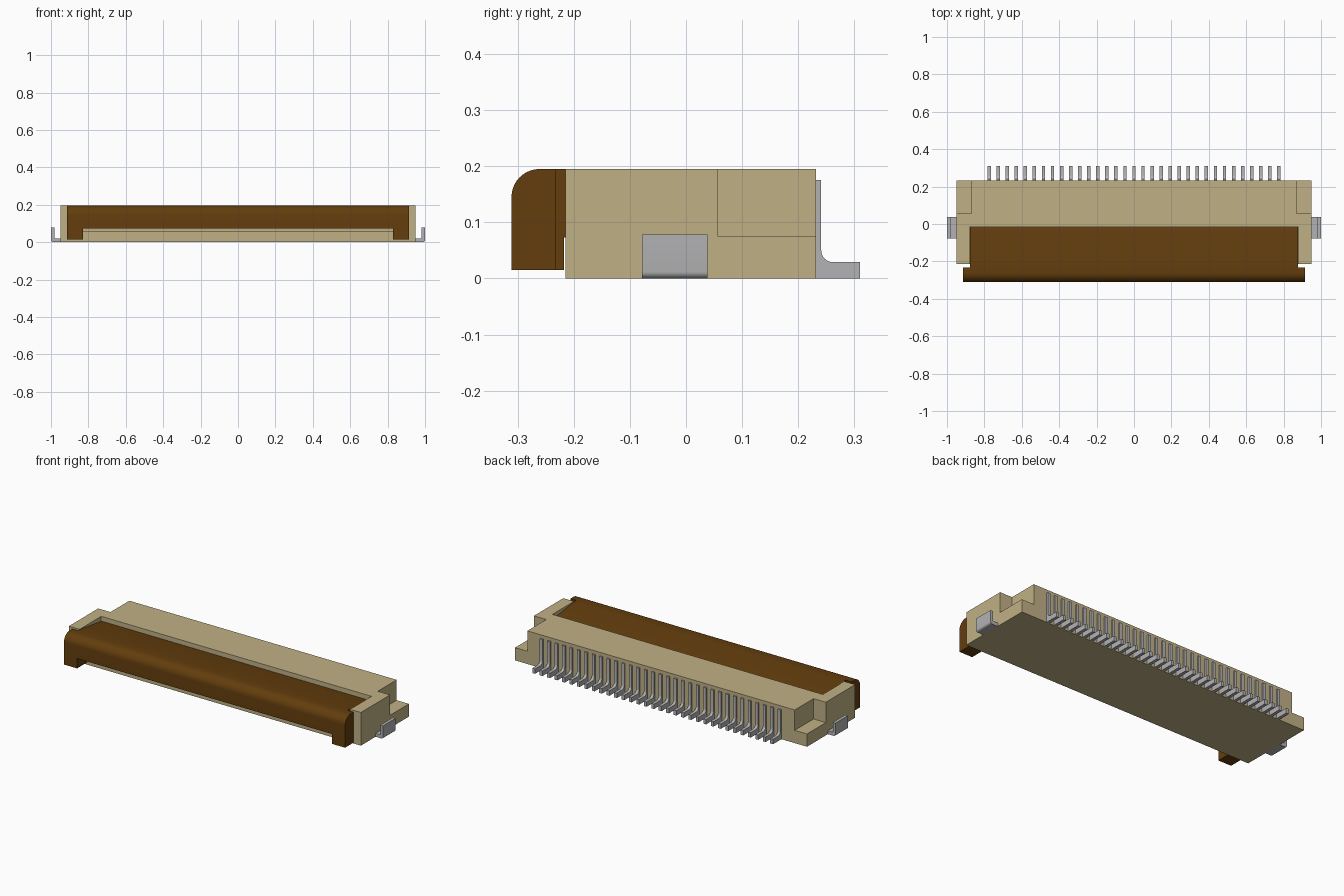
import bpy, bmesh, math

cube = bpy.data.objects.get("Cube")
if cube:
    bpy.data.objects.remove(cube, do_unlink=True)


def material(name, rgb):
    m = bpy.data.materials.new(name)
    m.use_nodes = True
    m.diffuse_color = (*rgb, 1)
    bsdf = next(n for n in m.node_tree.nodes if n.type == 'BSDF_PRINCIPLED')
    bsdf.inputs["Base Color"].default_value = (*rgb, 1)
    return m


TAN = material("beige plastic", (0.53, 0.44, 0.235))
BROWN = material("dark brown plastic", (0.125, 0.047, 0.004))
METAL = material("grey metal", (0.45, 0.45, 0.46))


def arc(cx, cy, r, a0, a1, n=10):
    """Points on an arc, angles in degrees."""
    return [(cx + r * math.cos(math.radians(a0 + (a1 - a0) * i / n)),
             cy + r * math.sin(math.radians(a0 + (a1 - a0) * i / n)))
            for i in range(n + 1)]


def add_prism(bm, pts, lo, hi, place):
    """Extrude a closed 2D outline from lo to hi; place maps (u, v, w) to xyz."""
    a = [bm.verts.new(place(u, v, lo)) for u, v in pts]
    b = [bm.verts.new(place(u, v, hi)) for u, v in pts]
    bm.faces.new(a)
    bm.faces.new(b[::-1])
    for i in range(len(pts)):
        j = (i + 1) % len(pts)
        bm.faces.new((a[i], b[i], b[j], a[j]))


def along_x(u, v, w):
    return (w, u, v)


def finish(name, bm, mat):
    bmesh.ops.recalc_face_normals(bm, faces=bm.faces)
    me = bpy.data.meshes.new(name)
    bm.to_mesh(me)
    bm.free()
    me.materials.append(mat)
    ob = bpy.data.objects.new(name, me)
    bpy.context.collection.objects.link(ob)
    return ob


def smooth(ob):
    bpy.ops.object.select_all(action='DESELECT')
    bpy.context.view_layer.objects.active = ob
    ob.select_set(True)
    bpy.ops.object.shade_smooth_by_angle(angle=math.radians(30))


def cut(ob, boxes):
    """Subtract axis-aligned boxes (x0, x1, y0, y1, z0, z1) and apply."""
    for x0, x1, y0, y1, z0, z1 in boxes:
        bm = bmesh.new()
        add_prism(bm, [(y0, z0), (y1, z0), (y1, z1), (y0, z1)], x0, x1, along_x)
        cutter = finish("cutter", bm, ob.data.materials[0])
        cutter.hide_render = True
        mod = ob.modifiers.new("cut", 'BOOLEAN')
        mod.operation = 'DIFFERENCE'
        mod.solver = 'EXACT'
        mod.object = cutter
        bpy.ops.object.select_all(action='DESELECT')
        bpy.context.view_layer.objects.active = ob
        ob.select_set(True)
        bpy.ops.object.modifier_apply(modifier=mod.name)
        bpy.data.objects.remove(cutter, do_unlink=True)


# Housing: block with a front recess and two notched rear corners
bm = bmesh.new()
add_prism(bm, [(-0.215, 0), (0.232, 0), (0.232, 0.195), (-0.215, 0.195)],
          -0.95, 0.95, along_x)
housing = finish("housing", bm, TAN)
cut(housing, [(-0.88, 0.88, -0.4, -0.015, 0.06, 0.4),
              (0.87, 1.2, 0.057, 0.4, 0.075, 0.4),
              (-1.2, -0.87, 0.057, 0.4, 0.075, 0.4)])

# Locking flap: rounded front bar, sloping rear plate, two end legs
bm = bmesh.new()
outline = ([(-0.217, 0.015), (-0.311, 0.015)]
           + arc(-0.261, 0.145, 0.05, 180, 90)
           + [(-0.215, 0.195), (-0.016, 0.168), (-0.016, 0.073), (-0.217, 0.073)])
add_prism(bm, outline, -0.915, 0.915, along_x)
flap = finish("locking_flap", bm, BROWN)
cut(flap, [(-0.83, 0.83, -0.5, 0.3, -0.1, 0.073),
           (0.877, 1.2, -0.233, 0.3, -0.1, 0.4),
           (-1.2, -0.877, -0.233, 0.3, -0.1, 0.4)])
smooth(flap)

# Row of contact pins, L-shaped with a filleted inner corner
bm = bmesh.new()
pin = ([(0.232, 0), (0.31, 0), (0.31, 0.029)]
       + arc(0.262, 0.050, 0.021, 270, 180, 6)
       + [(0.241, 0.175), (0.232, 0.175)])
PINS, PITCH, WIDTH = 33, 0.0484, 0.018
for i in range(PINS):
    x = (i - (PINS - 1) / 2) * PITCH
    add_prism(bm, pin, x - WIDTH / 2, x + WIDTH / 2, along_x)
smooth(finish("contact_pins", bm, METAL))

# Solder tabs on both sides, bent upward
tab = ([(0.95, 0.0)] + arc(0.988, 0.012, 0.012, 270, 360, 6)
       + [(1.0, 0.078), (0.982, 0.078), (0.982, 0.02), (0.95, 0.02)])
for side, name in ((1, "left_solder_tab"), (-1, "right_solder_tab")):
    bm = bmesh.new()
    add_prism(bm, tab, -0.078, 0.038, lambda u, v, w: (side * u, w, v))
    smooth(finish(name, bm, METAL))
